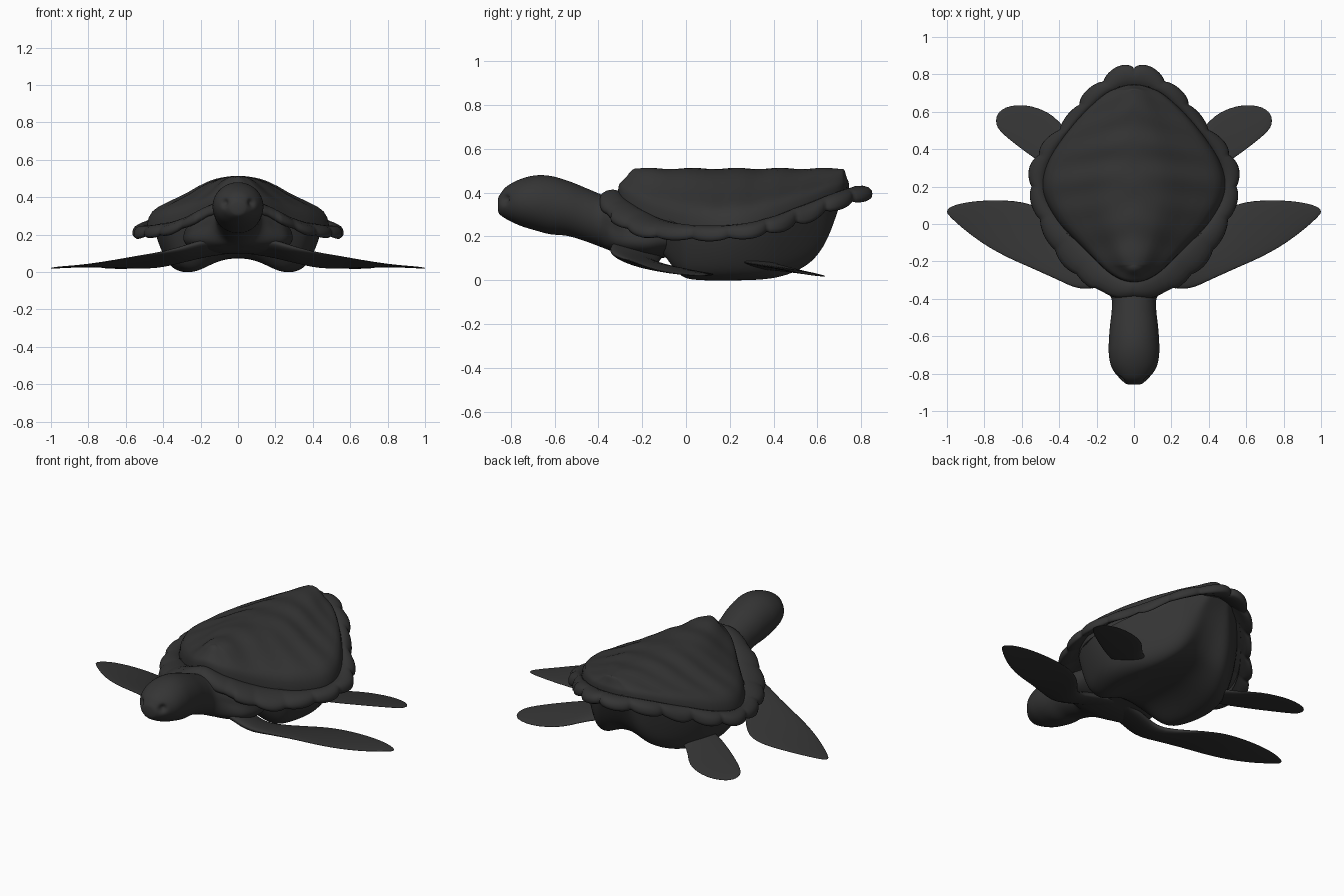
import bpy, bmesh, math
from mathutils import Vector

if "Cube" in bpy.data.objects:
    bpy.data.objects.remove(bpy.data.objects["Cube"])

skin = bpy.data.materials.new("charcoal")
skin.diffuse_color = (0.035, 0.035, 0.035, 1)
skin.use_nodes = True
skin.node_tree.nodes["Principled BSDF"].inputs["Base Color"].default_value = skin.diffuse_color


def catmull(p0, p1, p2, p3, t):
    return [0.5 * (2 * b + (c - a) * t + (2 * a - 5 * b + 4 * c - d) * t * t
                   + (3 * b - a - 3 * c + d) * t ** 3) for a, b, c, d in zip(p0, p1, p2, p3)]


def skin_rings(name, rings, closed=True, caps=(False, False), subsurf=0, mirror=False):
    """Join successive rings of points with quads and make a smooth object."""
    bm = bmesh.new()
    vs = [[bm.verts.new(p) for p in r] for r in rings]
    n = len(rings[0])
    for a, b in zip(vs, vs[1:]):
        for i in range(n if closed else n - 1):
            j = (i + 1) % n
            bm.faces.new((a[i], a[j], b[j], b[i]))
    for use, ring in zip(caps, (vs[0], vs[-1])):
        if use:
            bm.faces.new(ring)
    bmesh.ops.remove_doubles(bm, verts=bm.verts, dist=0.0002)
    bmesh.ops.recalc_face_normals(bm, faces=bm.faces)
    me = bpy.data.meshes.new(name)
    bm.to_mesh(me)
    bm.free()
    me.materials.append(skin)
    for p in me.polygons:
        p.use_smooth = True
    ob = bpy.data.objects.new(name, me)
    bpy.context.collection.objects.link(ob)
    if mirror:
        ob.modifiers.new("Mirror", 'MIRROR')
    if subsurf:
        s = ob.modifiers.new("Subdivision", 'SUBSURF')
        s.levels = s.render_levels = subsurf
    return ob


# Shell outline, front to back: inner x, y, z then outer x, y, z
half = [(0, -.31, .41, 0, -.39, .375), (.12, -.27, .365, .15, -.37, .325),
        (.27, -.13, .288, .36, -.215, .23), (.41, .02, .25, .48, -.02, .215),
        (.485, .18, .245, .543, .19, .218), (.455, .34, .272, .508, .36, .242),
        (.325, .53, .342, .362, .54, .302), (.175, .68, .40, .242, .69, .36),
        (.08, .73, .415, .105, .795, .395), (0, .745, .42, 0, .83, .405)]
loop = half + [(-a, b, c, -d, e, f) for a, b, c, d, e, f in half[-2:0:-1]]
STEP, N, SCALLOPS = 18, len(loop), 10
inner, outer, arc = [], [], [0.0]
for i in range(N):
    for k in range(STEP):
        p = catmull(loop[i - 1], loop[i], loop[(i + 1) % N], loop[(i + 2) % N], k / STEP)
        inner.append(Vector(p[:3]))
        outer.append(Vector(p[3:]))
        if len(outer) > 1:
            arc.append(arc[-1] + (outer[-1] - outer[-2]).length)
side_len = arc[len(arc) // 2]
lump = [abs(math.sin(math.pi * SCALLOPS * s / side_len)) ** .6 for s in arc]


def spine(p):
    return Vector((0, max(-.22, min(.715, p.y)), 0))


# Carapace: slopes down from a long flat crest to the inner outline
dome = [(0, 0), (.06, .003), (.13, .015), (.25, .06), (.34, .125), (.44, .22), (.54, .33),
        (.67, .45), (.80, .56), (.88, .635), (.94, .72), (.98, .84), (1, 1), (1, 1.2)]
rings = []
for t, g in dome:
    ring = []
    for p in inner:
        s = spine(p)
        top = .510 + .003 * math.cos(2 * math.pi * (s.y - .03) / .2)
        rib = .003 * math.sin(math.pi * t) * math.cos(2 * math.pi * (p.y + .1 * t) / .15)
        q = s.lerp(Vector((p.x, p.y, 0)), t)
        ring.append((q.x, q.y, top - (top - p.z) * g + rib))
    rings.append(ring)
skin_rings("carapace", rings)

# Scalloped rim around the shell, closed underneath
section = [(-.1, -.01), (.08, .004), (.3, .016), (.6, .023), (.85, .021), (.97, .011),
           (1, -.004), (.97, -.02), (.85, -.03), (.4, -.03), (-.2, -.022)]
rings = []
for t, h in section:
    ring = []
    for a, b, l in zip(inner, outer, lump):
        out = (b - a).normalized()
        grow = .019 + .016 * max(0, min(1, (b.y + .1) / .6))
        if b.y < -.33:
            grow *= .3
        q = a.lerp(b, t) + out * (grow * l * max(t, 0))
        q.z += h * (.85 + .25 * l)
        ring.append(q)
    rings.append(ring)
rings.append([(0, spine(a).y, a.z + .02) for a in inner])
skin_rings("shell_rim", rings)

# Belly: two lengthwise lobes with a shallow channel between them
# stations: y, half width, top z, lobe bottom z, channel z
stations = [(-.14, .20, .32, .17, .18), (-.09, .31, .29, .10, .125), (-.04, .375, .255, .03, .09),
            (.0, .40, .25, .002, .078), (.08, .43, .24, -.004, .075), (.2, .46, .24, -.004, .075),
            (.34, .43, .265, -.002, .075), (.44, .37, .30, .012, .085), (.53, .30, .335, .05, .10),
            (.59, .245, .36, .095, .135), (.64, .20, .38, .17, .20), (.675, .15, .40, .26, .275),
            (.70, .12, .41, .34, .345), (.735, .08, .43, .40, .40)]
shape = [(1, 1), (.96, .7), (.88, .35), (.80, .12), (.68, .01), (.54, 0)]
rings = []
for y, w, top, low, mid in stations:
    side = [(w * a, y, low + (top - low) * f) for a, f in shape]
    side += [(w * .36, y, low + (mid - low) * .5), (w * .18, y, low + (mid - low) * .9)]
    rings.append(side + [(0, y, mid)] + [(-x, a, z) for x, a, z in side[::-1]])
skin_rings("belly", rings, closed=False, subsurf=2)

# Head, neck and shoulders: y, half width, centre z, half height, flare of the lower half
body = [(-.858, .03, .345, .028, 0), (-.85, .05, .345, .045, 0), (-.82, .085, .353, .074, 0),
        (-.76, .122, .355, .105, 0), (-.69, .135, .353, .125, 0), (-.62, .134, .343, .133, 0),
        (-.54, .128, .328, .126, 0), (-.46, .119, .300, .122, 0), (-.39, .124, .272, .120, .1),
        (-.34, .180, .250, .118, .75), (-.28, .255, .225, .118, .5), (-.18, .29, .200, .105, .3),
        (-.08, .27, .19, .085, .1), (.05, .22, .18, .06, 0)]
COUNT = 56
rings = []
for i in range(len(body) - 1):
    nb = [body[max(0, i - 1)], body[i], body[i + 1], body[min(len(body) - 1, i + 2)]]
    for k in range(6):
        y, w, zc, h, flare = catmull(*nb, k / 6)
        ring = []
        for j in range(COUNT):
            a = 2 * math.pi * j / COUNT
            wide = 1 + max(0, flare) * max(0, -math.sin(a)) ** 1.5
            p = Vector((w * math.cos(a) * wide, y, zc + h * math.sin(a)))
            # eye sockets pressed into the face
            for sx in (-1, 1):
                d = (p - Vector((sx * .07, -.825, .368))).length
                p += Vector((-sx * .5, .8, 0)) * .026 * math.exp(-(d / .02) ** 2)
            ring.append(p)
        rings.append(ring)
skin_rings("head_and_neck", rings, caps=(True, True))


def flipper(name, rows, tilt):
    """rows: x, front edge y, back edge y, centre z, half thickness; tilt(x) slopes the blade."""
    rings = []
    for x, y0, y1, z, th in rows:
        ring = []
        for j in range(16):
            a = 2 * math.pi * j / 16
            dy = (y1 - y0) / 2 * math.cos(a)
            ring.append((x, (y0 + y1) / 2 + dy, z + tilt(x) * dy + th * math.sin(a)))
        rings.append(ring)
    return skin_rings(name, rings, caps=(True, True), subsurf=1, mirror=True)


# Long front flippers, meeting under the neck, with the leading edge raised
flipper("front_flipper", [
    (.0, -.31, -.10, .150, .036), (.15, -.335, -.11, .135, .038), (.25, -.352, -.13, .108, .035),
    (.32, -.345, -.11, .088, .029), (.40, -.305, .0, .068, .022), (.47, -.275, .07, .058, .017),
    (.55, -.238, .112, .052, .014), (.64, -.20, .128, .045, .011), (.73, -.155, .131, .039, .009),
    (.82, -.10, .128, .033, .007), (.90, -.038, .117, .028, .006), (.95, .005, .105, .025, .005),
    (.985, .04, .09, .022, .004), (1.0, .058, .075, .020, .002)],
    lambda x: -max(0, min(.3, .45 * (1 - x / .9))))

# Broad rear flippers, sloping down towards the back
flipper("rear_flipper", [
    (.25, .25, .42, .075, .026), (.33, .24, .46, .070, .02), (.40, .265, .555, .058, .013),
    (.46, .30, .603, .050, .010), (.55, .36, .637, .042, .008), (.63, .42, .641, .036, .007),
    (.69, .47, .625, .032, .006), (.72, .50, .603, .030, .005), (.738, .532, .572, .028, .002)],
    lambda x: -.17)
